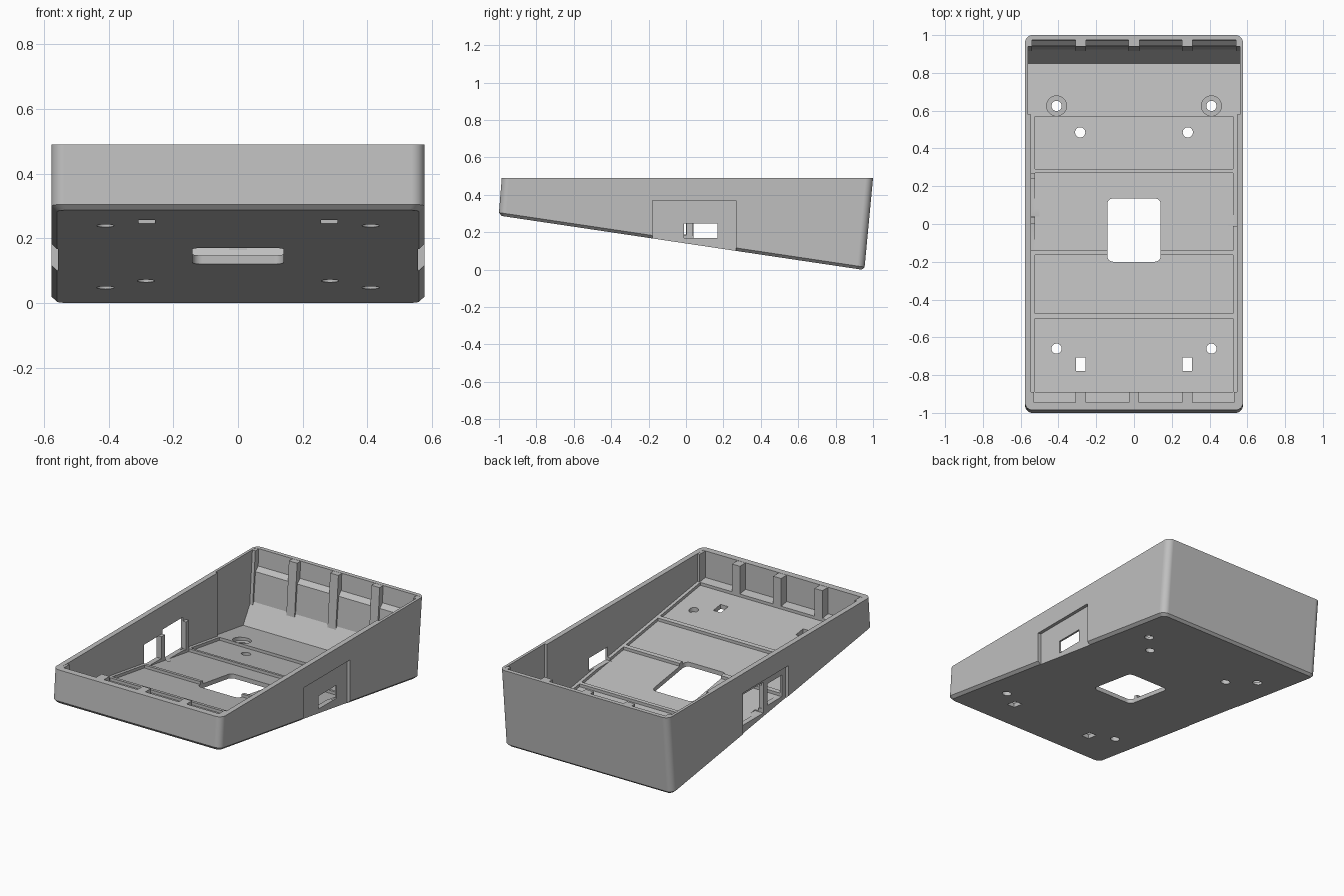
import bpy, bmesh
from math import cos, sin, pi

if "Cube" in bpy.data.objects:
    bpy.data.objects.remove(bpy.data.objects["Cube"], do_unlink=True)

# One plain plastic colour
grey = bpy.data.materials.new("light_grey_plastic")
grey.use_nodes = True
COLOUR = (0.52, 0.52, 0.52, 1)
grey.diffuse_color = COLOUR
grey.node_tree.nodes["Principled BSDF"].inputs["Base Color"].default_value = COLOUR

TOP = 0.49


def under(y):
    """Height of the sloping underside."""
    return 0.14 - 0.149 * y


def floor(y):
    """Height of the inside floor."""
    return under(y) + 0.045


def loft(name, rings):
    """Closed solid through rings with equal point counts."""
    bm = bmesh.new()
    loops = [[bm.verts.new(p) for p in ring] for ring in rings]
    n = len(loops[0])
    for a, b in zip(loops, loops[1:]):
        for i in range(n):
            j = (i + 1) % n
            bm.faces.new((a[i], a[j], b[j], b[i]))
    bm.faces.new(loops[0][::-1])
    bm.faces.new(loops[-1])
    bmesh.ops.recalc_face_normals(bm, faces=bm.faces)
    mesh = bpy.data.meshes.new(name)
    bm.to_mesh(mesh)
    bm.free()
    mesh.materials.append(grey)
    ob = bpy.data.objects.new(name, mesh)
    bpy.context.collection.objects.link(ob)
    return ob


def rounded(w, y0, y1, r, height, seg=8):
    """Rounded rectangle ring, its height given by y."""
    ring = []
    corners = ((w - r, y1 - r), (r - w, y1 - r), (r - w, y0 + r), (w - r, y0 + r))
    for k, (cx, cy) in enumerate(corners):
        for i in range(seg + 1):
            a = (k + i / seg) * pi / 2
            y = cy + r * sin(a)
            ring.append((cx + r * cos(a), y, height(y)))
    return ring


def prism(name, profile, x0, x1):
    """Side profile of (y, z) points extruded along x."""
    return loft(name, [[(x, y, z) for y, z in profile] for x in (x0, x1)])


def box(name, x0, x1, y0, y1, z0, z1):
    return prism(name, [(y0, z0), (y1, z0), (y1, z1), (y0, z1)], x0, x1)


def cylinder(name, x, y, r, z0, z1):
    def ring(z):
        return [(x + r * cos(i * pi / 16), y + r * sin(i * pi / 16), z) for i in range(32)]
    return loft(name, [ring(z0), ring(z1)])


def cut(cutter):
    """Subtract a cutter from the shell and discard it."""
    cutter.hide_render = True
    mod = shell.modifiers.new("cut", "BOOLEAN")
    mod.operation = "DIFFERENCE"
    mod.solver = "EXACT"
    mod.object = cutter
    bpy.context.view_layer.objects.active = shell
    bpy.ops.object.modifier_apply(modifier=mod.name)
    bpy.data.objects.remove(cutter, do_unlink=True)


# Wedge-shaped outer body with chamfered underside
shell = loft("case_shell", [
    rounded(0.56, -0.985, 0.94, 0.03, under),
    rounded(0.577, -1.0, 0.955, 0.04, lambda y: under(y) + 0.016),
    rounded(0.577, -0.985, 1.0, 0.04, lambda y: TOP),
])

# Main cavity, wider toward the back, with a sloped foot and ledge on the back wall
back_wall = [(0.85, floor(0.85)), (0.925, 0.18), (0.942, 0.36), (0.968, 0.385), (0.98, 0.6)]
cut(prism("cavity", [(-0.945, 0.6), (-0.945, floor(-0.945))] + back_wall, -0.545, 0.545))
cut(prism("rear_cavity", [(0.58, 0.6), (0.58, floor(0.58))] + back_wall, -0.56, 0.56))

# Shallow floor panels
for y0, y1 in ((0.29, 0.57), (-0.14, 0.27), (-0.475, -0.165), (-0.89, -0.5)):
    cut(prism("floor_panel", [(y0, floor(y0) - 0.018), (y1, floor(y1) - 0.018),
                              (y1, floor(y1) + 0.03), (y0, floor(y0) + 0.03)], -0.525, 0.525))

# Rounded opening through the floor
cut(loft("floor_opening", [rounded(0.141, -0.2, 0.135, 0.03, lambda y, z=z: z, 6)
                           for z in (-0.1, 0.4)]))

# Screw holes, counterbores and rectangular slots
for s in (-1, 1):
    cut(cylinder("counterbore", s * 0.41, 0.625, 0.053, floor(0.625) - 0.025, 0.3))
    for x, y in ((0.285, 0.485), (0.41, 0.625), (0.41, -0.66)):
        cut(cylinder("screw_hole", s * x, y, 0.027, -0.2, 0.45))
    cut(box("slot", s * 0.282 - 0.026, s * 0.282 + 0.026, -0.777, -0.707, 0.1, 0.45))

# Recessed outer panels on both sides
for s in (-1, 1):
    cut(box("side_recess", *sorted((s * 0.557, s * 0.7)), -0.178, 0.268, -0.1, 0.37))

# Connector windows: one on the left, two on the right
cut(box("left_window", 0.5, 0.7, -0.01, 0.168, 0.168, 0.248))
cut(box("right_window_rear", -0.7, -0.5, 0.04, 0.24, 0.155, 0.345))
cut(box("right_window_front", -0.7, -0.5, -0.14, 0.0, 0.187, 0.32))

# Smooth the rounded corners only
bpy.ops.object.select_all(action="DESELECT")
shell.select_set(True)
bpy.context.view_layer.objects.active = shell
bpy.ops.object.shade_smooth_by_angle(angle=pi / 8)
weighted = shell.modifiers.new("even_shading", "WEIGHTED_NORMAL")
weighted.keep_sharp = True

# Ribs on the front and back walls
rib_top = TOP - 0.001
front_profile = [(-0.96, floor(-0.96) - 0.01), (-0.89, floor(-0.89) - 0.025),
                 (-0.89, rib_top), (-0.96, rib_top)]
back_profile = [(0.905, 0.04), (0.945, 0.04), (0.978, rib_top), (0.94, rib_top)]
for x in (-0.282, 0, 0.282):
    prism("front_rib", front_profile, x - 0.027, x + 0.027)
    prism("back_rib", back_profile, x - 0.028, x + 0.028)
for s in (-1, 1):
    prism("front_corner_rib", front_profile, *sorted((s * 0.53, s * 0.55)))
    prism("back_corner_rib", back_profile, *sorted((s * 0.54, s * 0.563)))

# Small posts beside the right rear window
for y0, y1 in ((0.003, 0.037), (0.242, 0.27)):
    box("window_post", -0.55, -0.525, y0, y1, floor(y1) - 0.03, 0.32)
